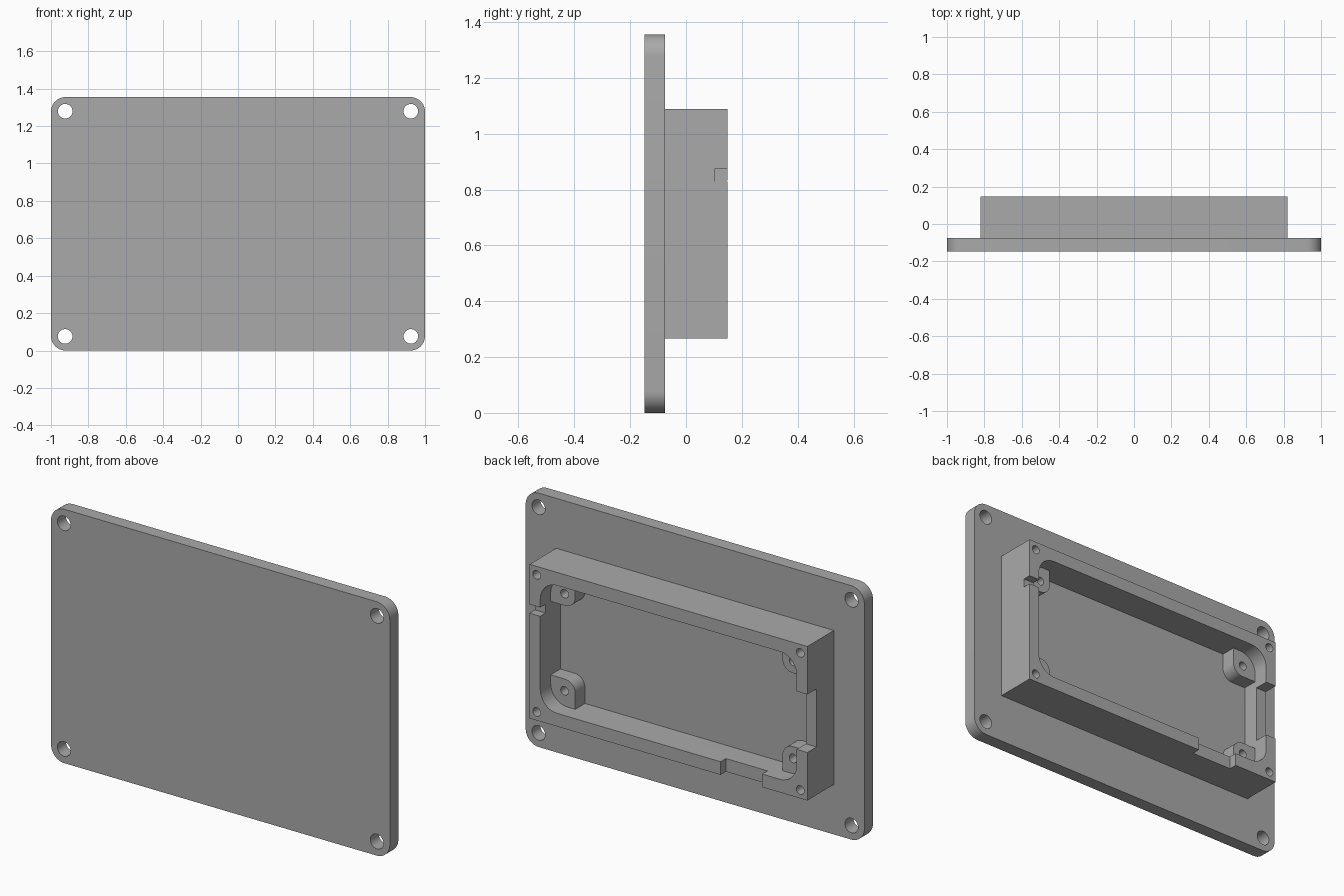
import bpy
import bmesh
import math

default = bpy.data.objects.get("Cube")
if default:
    bpy.data.objects.remove(default, do_unlink=True)

grey = bpy.data.materials.new("plain grey")
grey.use_nodes = True
colour = (0.4, 0.4, 0.4, 1)
grey.diffuse_color = colour
grey.node_tree.nodes["Principled BSDF"].inputs["Base Color"].default_value = colour

# Main dimensions; depth runs along y
FRONT, PLATE_BACK, RIM = -0.148, -0.076, 0.148
HEIGHT, MID = 1.355, 0.6775
FLOOR = RIM - 0.17
POST_TOP = RIM - 0.088
BOX_X, BOX_Z = 0.82, 0.411
CAV_X, CAV_Z = 0.757, 0.341


def arc(cx, cz, r, start, sweep, steps):
    return [(cx + r * math.cos(start + sweep * i / steps),
             cz + r * math.sin(start + sweep * i / steps)) for i in range(steps + 1)]


def rounded(x0, x1, z0, z1, radii):
    """Rectangle outline; radii run from top right, counter-clockwise."""
    pts = []
    corners = [(x1, z1, -1, -1), (x0, z1, 1, -1), (x0, z0, 1, 1), (x1, z0, -1, 1)]
    for k, (x, z, sx, sz) in enumerate(corners):
        r = radii[k]
        if r:
            pts += arc(x + sx * r, z + sz * r, r, k * math.pi / 2, math.pi / 2, 10)
        else:
            pts.append((x, z))
    return pts


def circle(x, z, r):
    return arc(x, z, r, 0, math.tau, 32)[:-1]


def prism(name, outline, y0, y1):
    bm = bmesh.new()
    face = bm.faces.new([bm.verts.new((x, y0, z)) for x, z in outline])
    out = bmesh.ops.extrude_face_region(bm, geom=[face])
    verts = [g for g in out["geom"] if isinstance(g, bmesh.types.BMVert)]
    bmesh.ops.translate(bm, verts=verts, vec=(0, y1 - y0, 0))
    bmesh.ops.recalc_face_normals(bm, faces=bm.faces)
    mesh = bpy.data.meshes.new(name)
    bm.to_mesh(mesh)
    bm.free()
    mesh.materials.append(grey)
    obj = bpy.data.objects.new(name, mesh)
    bpy.context.collection.objects.link(obj)
    return obj


def activate(obj):
    bpy.ops.object.select_all(action='DESELECT')
    obj.select_set(True)
    bpy.context.view_layer.objects.active = obj


def cut(obj, outline, y0, y1):
    cutter = prism("cutter", outline, y0, y1)
    cutter.hide_render = True
    mod = obj.modifiers.new("cut", 'BOOLEAN')
    mod.operation = 'DIFFERENCE'
    mod.solver = 'EXACT'
    mod.object = cutter
    activate(obj)
    bpy.ops.object.modifier_apply(modifier=mod.name)
    bpy.data.objects.remove(cutter, do_unlink=True)


def finish(obj):
    activate(obj)
    bpy.ops.object.shade_smooth_by_angle(angle=math.radians(30))


SIDES = [(sx, sz) for sx in (-1, 1) for sz in (-1, 1)]
SQUARE = [0] * 4

# Face plate with four mounting holes
plate = prism("face_plate", rounded(-1, 1, 0, HEIGHT, [0.078] * 4), FRONT, PLATE_BACK)
for sx, sz in SIDES:
    cut(plate, circle(sx * 0.924, MID + sz * 0.602, 0.039), FRONT - 0.1, PLATE_BACK + 0.1)
finish(plate)

# Enclosure on the back, hollowed from the rim
box = prism("enclosure", rounded(-BOX_X, BOX_X, MID - BOX_Z, MID + BOX_Z, SQUARE),
            PLATE_BACK, RIM)
cut(box, rounded(-CAV_X, CAV_X, MID - CAV_Z, MID + CAV_Z, [0.1] * 4), FLOOR, RIM + 0.1)

# Cable notches in the rim: right wall, left wall, bottom wall
cut(box, rounded(-0.9, -0.7, MID - 0.155, MID + 0.155, SQUARE), RIM - 0.078, RIM + 0.1)
cut(box, rounded(0.7, 0.9, 0.828, 0.875, SQUARE), RIM - 0.045, RIM + 0.1)
cut(box, rounded(-0.553, -0.308, 0.2, 0.4, SQUARE), RIM - 0.045, RIM + 0.1)

# Screw holes in the rim corners
for sx, sz in SIDES:
    cut(box, circle(sx * 0.778, MID + sz * 0.366, 0.023), RIM - 0.08, RIM + 0.1)
finish(box)

# Corner posts with screw holes
for sx, sz in SIDES:
    xs = sorted((sx * 0.612, sx * (CAV_X + 0.003)))
    zs = sorted((MID + sz * 0.196, MID + sz * (CAV_Z + 0.003)))
    inner = {(-1, -1): 0, (1, -1): 1, (1, 1): 2, (-1, 1): 3}[(sx, sz)]
    radii = [0.06 if k == inner else 0 for k in range(4)]
    name = ("lower" if sz < 0 else "upper") + ("_right" if sx < 0 else "_left") + "_post"
    post = prism(name, rounded(*xs, *zs, radii), FLOOR - 0.005, POST_TOP)
    cut(post, circle(sx * 0.675, MID + sz * 0.259, 0.023), FLOOR + 0.002, POST_TOP + 0.1)
    finish(post)
